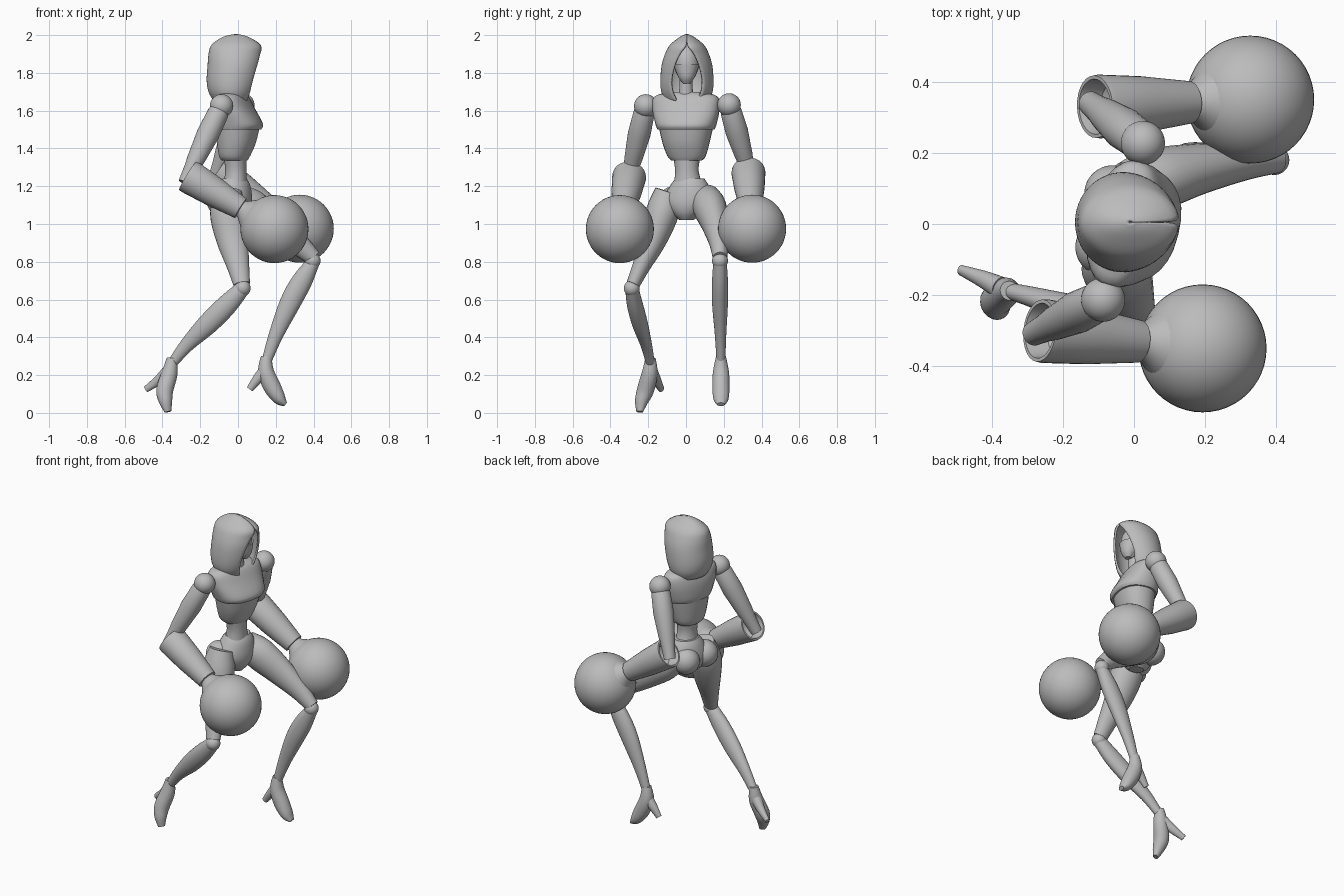
import bpy, bmesh
from math import sin, cos, pi, radians
from mathutils import Vector

cube = bpy.data.objects.get("Cube")
if cube:
    bpy.data.objects.remove(cube)

grey = bpy.data.materials.new("plain grey")
grey.use_nodes = True
grey.diffuse_color = (0.5, 0.5, 0.5, 1)
grey.node_tree.nodes["Principled BSDF"].inputs["Base Color"].default_value = (0.5, 0.5, 0.5, 1)
parts = []


def smooth_rows(rows, steps=4):
    """Catmull-Rom interpolation of rows of values."""
    out = []
    for i in range(len(rows) - 1):
        quad = (rows[max(i - 1, 0)], rows[i], rows[i + 1], rows[min(i + 2, len(rows) - 1)])
        for s in range(steps):
            t = s / steps
            out.append([b + t * ((c - a) + t * ((2 * a - 5 * b + 4 * c - d) + t * (3 * b - a - 3 * c + d))) / 2
                        for a, b, c, d in zip(*quad)])
    return out + [list(rows[-1])]


def skin(name, rings, closed=True, caps=True):
    """Bridge rows of points into one mesh object."""
    bm = bmesh.new()
    grid = [[bm.verts.new(p) for p in ring] for ring in rings]
    n = len(grid[0])
    for low, high in zip(grid, grid[1:]):
        for i in range(n if closed else n - 1):
            j = (i + 1) % n
            bm.faces.new((low[i], low[j], high[j], high[i]))
    if caps:
        bm.faces.new(grid[0][::-1])
        bm.faces.new(grid[-1])
    bmesh.ops.recalc_face_normals(bm, faces=bm.faces)
    mesh = bpy.data.meshes.new(name)
    bm.to_mesh(mesh)
    bm.free()
    mesh.materials.append(grey)
    obj = bpy.data.objects.new(name, mesh)
    bpy.context.collection.objects.link(obj)
    parts.append(obj)
    return obj


def ring(centre, u, v, a, b, power=1.0, n=28):
    pts = []
    for i in range(n):
        c, s = cos(2 * pi * i / n), sin(2 * pi * i / n)
        c, s = (abs(k) ** power * (1 if k > 0 else -1) for k in (c, s))
        pts.append(centre + u * a * c + v * b * s)
    return pts


def tube(name, rows, side=(0, 1, 0)):
    """Limb along rows of x, y, z, radius along side, radius across."""
    rows = smooth_rows(rows)
    pts = [Vector(r[:3]) for r in rows]
    rings = []
    for i, p in enumerate(pts):
        t = (pts[min(i + 1, len(pts) - 1)] - pts[max(i - 1, 0)]).normalized()
        u = Vector(side)
        u = (u - t * u.dot(t)).normalized()
        rings.append(ring(p, u, t.cross(u), rows[i][3], rows[i][4]))
    return skin(name, rings)


def stack(name, rows, yaw=0.0, power=1.0):
    """Level sections of x, y, z, half depth, half width, turned by yaw."""
    u = Vector((cos(radians(yaw)), sin(radians(yaw)), 0))
    v = Vector((-u.y, u.x, 0))
    return skin(name, [ring(Vector(r[:3]), u, v, r[3], r[4], power) for r in smooth_rows(rows)])


def lathe(name, start, end, profile):
    """Round part on a straight axis, profile of position and radius."""
    p, q = Vector(start), Vector(end)
    axis = (q - p).normalized()
    u = axis.cross(Vector((0, 0, 1))).normalized()
    return skin(name, [ring(p.lerp(q, t), u, axis.cross(u), r, r) for t, r in profile])


def ball(name, centre, radius):
    bm = bmesh.new()
    bmesh.ops.create_uvsphere(bm, u_segments=48, v_segments=24, radius=radius)
    mesh = bpy.data.meshes.new(name)
    bm.to_mesh(mesh)
    bm.free()
    mesh.materials.append(grey)
    obj = bpy.data.objects.new(name, mesh)
    obj.location = centre
    bpy.context.collection.objects.link(obj)
    parts.append(obj)


# hood: open C-shaped sections of z, centre x, depth, width, opening angle
hood_rows = [(2.0, -.01, .004, .003, 180), (1.985, -.012, .065, .035, 180), (1.945, -.01, .125, .085, 177),
             (1.9, -.015, .135, .11, 161), (1.84, -.02, .135, .128, 150), (1.76, -.03, .13, .135, 143),
             (1.70, -.035, .115, .13, 145), (1.655, -.035, .09, .11, 150)]
hood_rings = []
for z, cx, a, b, angle in smooth_rows(hood_rows):
    turns = [radians(min(angle, 180)) * (i / 20 - 1) for i in range(41)]
    hood_rings.append([(cx - a * cos(t), .005 + b * sin(t), z) for t in turns])
hood = skin("hood", hood_rings, closed=False, caps=False)
shell = hood.modifiers.new("thickness", "SOLIDIFY")
shell.thickness = 0.012
shell.offset = 0

# head and neck
stack("head", [(.035, .003, 1.745, .015, .018), (.025, .003, 1.78, .05, .045), (.01, .003, 1.84, .075, .068),
               (.0, .003, 1.9, .075, .065), (-.005, .003, 1.95, .04, .035)])
stack("face_mask", [(.05, .003, 1.745, .015, .02), (.04, .003, 1.78, .045, .045), (.028, .003, 1.845, .064, .069)])
stack("neck", [(-.01, 0, 1.64, .045, .05), (0, 0, 1.71, .034, .036), (.0, 0, 1.79, .034, .036)])

# torso
stack("chest_plate", [(-.03, 0, 1.7, .045, .08), (-.03, 0, 1.675, .075, .17), (-.022, 0, 1.61, .103, .18),
                      (0, 0, 1.53, .127, .162), (.0, 0, 1.5, .118, .15)], yaw=-14, power=.85)
stack("rib_plate", [(0, 0, 1.52, .113, .146), (-.008, 0, 1.43, .1, .125), (-.018, .003, 1.36, .08, .102),
                    (-.018, .003, 1.335, .065, .08)], yaw=-14, power=.9)
stack("waist", [(-.015, .003, 1.37, .062, .075), (-.012, .005, 1.28, .056, .062), (-.015, .012, 1.2, .065, .08)])
stack("pelvis", [(-.018, .02, 1.24, .064, .078), (-.02, .018, 1.2, .085, .105), (-.025, .01, 1.12, .098, .135),
                 (-.02, .005, 1.06, .08, .085), (-.015, .003, 1.02, .045, .035)], yaw=-15)
ball("left_buttock", (-.06, .085, 1.12), .08)
ball("right_buttock", (-.085, -.065, 1.12), .08)

# legs
tube("left_thigh", [(-.02, .1, 1.15, .075, .07), (.06, .125, 1.09, .088, .1), (.18, .155, 1.0, .072, .088),
                    (.31, .175, .9, .052, .062), (.4, .18, .82, .038, .042)])
tube("right_thigh", [(-.05, -.09, 1.17, .075, .07), (-.05, -.125, 1.06, .088, .098), (-.03, -.17, .92, .07, .085),
                     (0, -.235, .78, .048, .06), (.02, -.28, .68, .036, .044)])
ball("left_knee", (.395, .18, .805), .042)
ball("right_knee", (.025, -.287, .66), .042)
tube("left_shin", [(.4, .18, .8, .035, .034), (.34, .18, .7, .042, .054), (.275, .18, .58, .042, .055),
                   (.2, .183, .41, .03, .038), (.15, .185, .27, .023, .026)])
tube("right_shin", [(.025, -.287, .66, .035, .04), (-.06, -.27, .57, .042, .055), (-.16, -.243, .47, .041, .055),
                    (-.27, -.21, .36, .03, .038), (-.35, -.188, .26, .023, .026)])

# high-heeled feet
tube("left_foot", [(.15, .185, .3, .026, .028), (.148, .185, .22, .042, .042), (.18, .185, .14, .045, .046),
                   (.22, .185, .075, .04, .034), (.252, .185, .045, .02, .012)])
tube("left_heel", [(.14, .185, .22, .032, .034), (.1, .185, .175, .024, .026), (.062, .185, .125, .014, .018)])
tube("right_foot", [(-.35, -.188, .29, .026, .028), (-.362, -.192, .21, .042, .042), (-.388, -.215, .12, .045, .045),
                    (-.383, -.236, .06, .036, .034), (-.37, -.245, .006, .02, .016)], side=(.77, .64, 0))
tube("right_heel", [(-.375, -.18, .215, .032, .034), (-.425, -.155, .17, .024, .026),
                    (-.487, -.13, .125, .014, .018)], side=(.77, .64, 0))

# arms: shoulder, elbow and held ball for each side
cuff = [(.16, .03), (.12, .062), (0, .078), (0, .088), (.03, .09), (.3, .08), (.61, .06), (.615, .045)]
hand = [(.58, .04), (.63, .05), (.68, .072), (.74, .1), (.8, .09)]
for side, shoulder, elbow, centre in (
        ("left", (.025, .228, 1.63), (-.11, .33, 1.28), (.327, .35, .975)),
        ("right", (-.087, -.213, 1.625), (-.265, -.3, 1.255), (.193, -.35, .973))):
    ball(side + "_shoulder", shoulder, .062)
    lathe(side + "_upper_arm", shoulder, elbow,
          [(.02, .045), (.1, .056), (.4, .06), (.75, .048), (.9, .04), (1.1, .034)])
    lathe(side + "_forearm", elbow, centre, cuff)
    lathe(side + "_hand", elbow, centre, hand)
    ball(side + "_held_ball", centre, .18)

# smooth shading with sharp creases
bpy.ops.object.select_all(action="DESELECT")
for obj in parts:
    obj.select_set(True)
bpy.context.view_layer.objects.active = parts[0]
bpy.ops.object.shade_smooth_by_angle(angle=radians(35))
